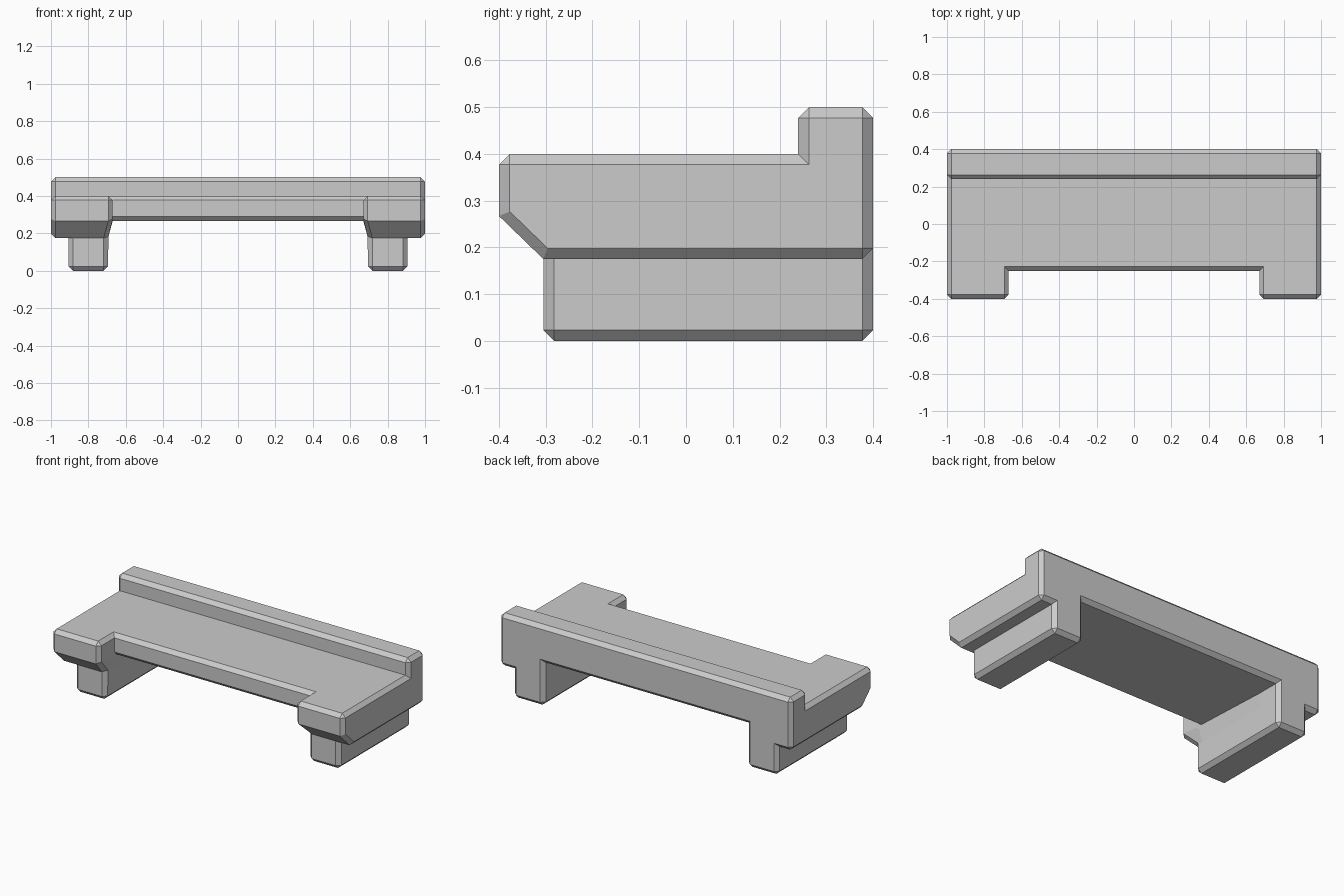
import bpy, bmesh, math
from itertools import product

if "Cube" in bpy.data.objects:
    bpy.data.objects.remove(bpy.data.objects["Cube"])

# Grid planes that split the bench into blocks
XS = [-1, -0.905, -0.67, 0.67, 0.905, 1]
YS = [-0.4, -0.305, -0.25, 0.24, 0.4]
ZS = [0, 0.175, 0.267, 0.4, 0.5]
DIMS = (len(XS) - 1, len(YS) - 1, len(ZS) - 1)


def solid(c):
    """True where a block is filled."""
    if any(n < 0 or n >= d for n, d in zip(c, DIMS)):
        return False
    i, j, k = c
    if k == 0:                       # legs
        return i in (1, 3) and j >= 1
    if k == 1:                       # lower side arms
        return i != 2
    if k == 2:                       # seat slab with front notch
        return i != 2 or j >= 2
    return j == 3                    # raised back lip


def place(i, j, k):
    x, y, z = XS[i], YS[j], ZS[k]
    if k == 1 and j == 0:            # slope under the front of the arms
        y = YS[1]
    if i in (2, 3) and (k < 2 or (k == 2 and j >= 3)):   # inner leg walls
        x = math.copysign(0.695, x)
    return x, y, z


bm = bmesh.new()
verts = {}


def vert(key):
    if key not in verts:
        verts[key] = bm.verts.new(place(*key))
    return verts[key]


# Outer faces of the filled blocks
for c in product(*(range(d) for d in DIMS)):
    if not solid(c):
        continue
    for axis, side in product(range(3), (0, 1)):
        n = list(c)
        n[axis] += 1 if side else -1
        if solid(n):
            continue
        a, b = (axis + 1) % 3, (axis + 2) % 3
        loop = []
        for da, db in ((0, 0), (1, 0), (1, 1), (0, 1)):
            p = list(c)
            p[axis] += side
            p[a] += da
            p[b] += db
            loop.append(vert(tuple(p)))
        bm.faces.new(loop if side else loop[::-1])

bmesh.ops.remove_doubles(bm, verts=bm.verts[:], dist=0.0005)
bmesh.ops.recalc_face_normals(bm, faces=bm.faces[:])
bmesh.ops.dissolve_limit(bm, angle_limit=0.01, verts=bm.verts[:], edges=bm.edges[:])

# Chamfer the square outer edges only
bm.normal_update()
sharp = [e for e in bm.edges if e.is_manifold and e.is_convex
         and e.calc_face_angle(0) > math.radians(60)]
bmesh.ops.bevel(bm, geom=sharp, offset=0.023, offset_type='OFFSET', segments=1,
                profile=0.5, affect='EDGES', clamp_overlap=False)
bmesh.ops.recalc_face_normals(bm, faces=bm.faces[:])

mesh = bpy.data.meshes.new("bench_body")
bm.to_mesh(mesh)
bm.free()
bpy.context.collection.objects.link(bpy.data.objects.new("bench_body", mesh))
